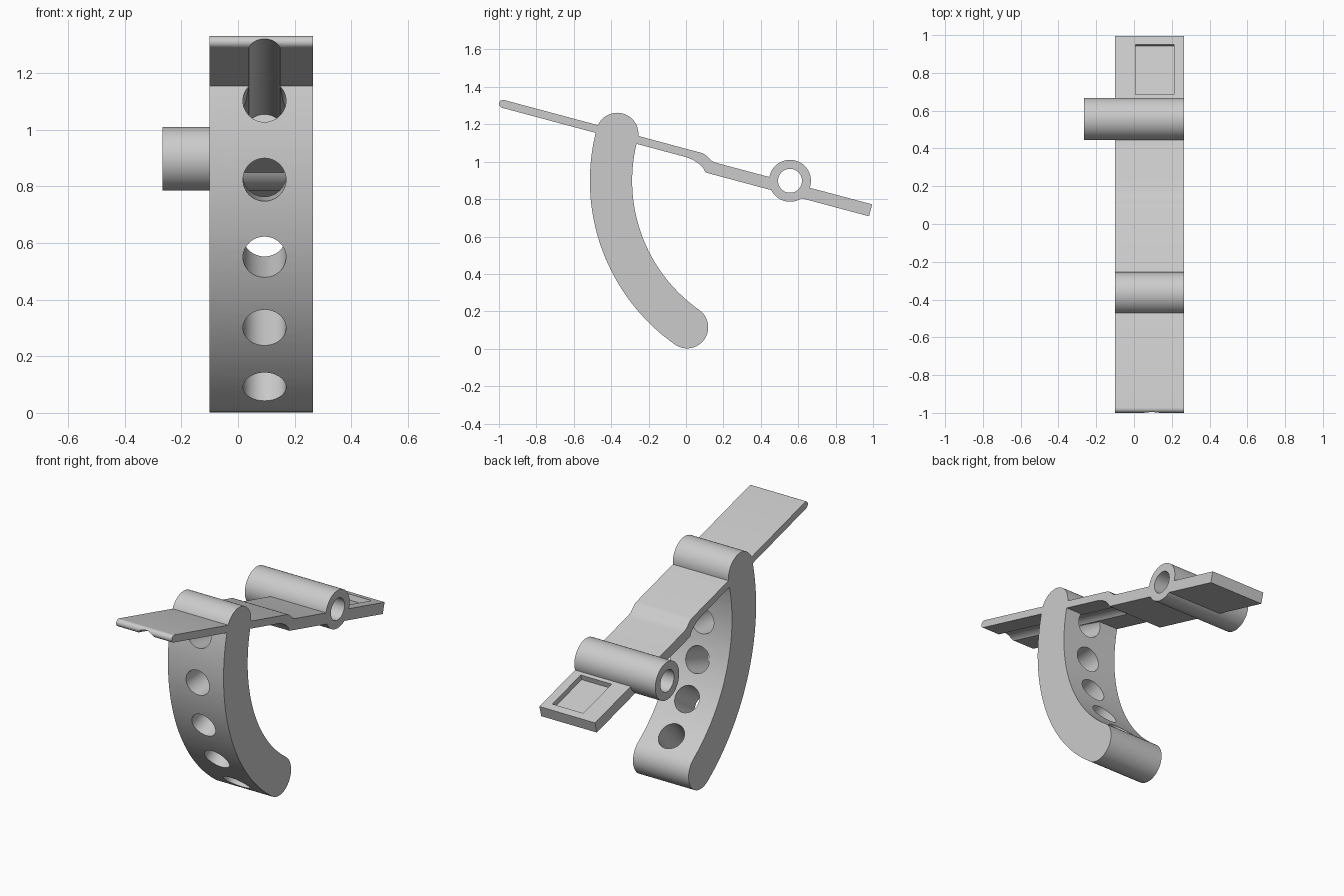
import bpy, bmesh
from math import sin, cos, radians, pi
from mathutils import Vector, Matrix

if "Cube" in bpy.data.objects:
    bpy.data.objects.remove(bpy.data.objects["Cube"])

HINGE_Y, HINGE_Z = 0.556, 0.898      # pivot, also the centre of the curved leg
TILT = radians(15)
LEFT, RIGHT = 0.265, -0.10           # body width limits
HOLE_X = 0.0935
ARC_R, HALF = 0.957, 0.113           # leg centreline radius and half thickness

grey = bpy.data.materials.new("plain_grey")
grey.use_nodes = True
grey.diffuse_color = (0.6, 0.6, 0.6, 1)
grey.node_tree.nodes["Principled BSDF"].inputs["Base Color"].default_value = (0.6, 0.6, 0.6, 1)


def plate_point(u, w):
    """Point along (u) and across (w) the tilted plate, from the pivot."""
    return (HINGE_Y + u * cos(TILT) + w * sin(TILT),
            HINGE_Z - u * sin(TILT) + w * cos(TILT))


def arc(cy, cz, r, start, end, n):
    """Points on an arc, angles in radians."""
    steps = [start + (end - start) * i / n for i in range(n + 1)]
    return [(cy + r * cos(a), cz + r * sin(a)) for a in steps]


def extrude(name, profile, x0, x1):
    """Extrude a side profile across x."""
    bm = bmesh.new()
    face = bm.faces.new([bm.verts.new((x0, y, z)) for y, z in profile])
    new = bmesh.ops.extrude_face_region(bm, geom=[face])["geom"]
    verts = [v for v in new if isinstance(v, bmesh.types.BMVert)]
    bmesh.ops.translate(bm, verts=verts, vec=(x1 - x0, 0, 0))
    bmesh.ops.recalc_face_normals(bm, faces=bm.faces)
    return finish(name, bm)


def rod(name, centre, radius, length, angle):
    """Cylinder whose axis rises toward the front by the given angle."""
    bm = bmesh.new()
    place = Matrix.Translation(Vector(centre)) @ Matrix.Rotation(pi / 2 - angle, 4, "X")
    bmesh.ops.create_cone(bm, cap_ends=True, segments=48, radius1=radius,
                          radius2=radius, depth=length, matrix=place)
    return finish(name, bm)


def finish(name, bm):
    mesh = bpy.data.meshes.new(name)
    bm.to_mesh(mesh)
    bm.free()
    mesh.materials.append(grey)
    obj = bpy.data.objects.new(name, mesh)
    bpy.context.collection.objects.link(obj)
    return obj


def activate(obj):
    bpy.ops.object.select_all(action="DESELECT")
    obj.select_set(True)
    bpy.context.view_layer.objects.active = obj


def cut(target, cutters):
    activate(target)
    for cutter in cutters:
        mod = target.modifiers.new("cut", "BOOLEAN")
        mod.operation = "DIFFERENCE"
        mod.solver = "EXACT"
        mod.object = cutter
        bpy.ops.object.modifier_apply(modifier=mod.name)


# Tilted plate: rounded front tip, cranked step, thicker tail
tip = [(-1.588 - 0.0215 * sin(a), 0.0215 * cos(a)) for a in [pi * i / 10 for i in range(11)]]
step_under = [(-0.57, -0.0215), (-0.53, -0.026), (-0.49, -0.039), (-0.465, -0.055), (-0.448, -0.074)]
tail = [(0.457, -0.074), (0.457, -0.008)]
step_over = [(-0.40, -0.0095), (-0.43, -0.006), (-0.462, 0.012), (-0.478, 0.019), (-0.495, 0.0215)]
plate = extrude("tilted_plate",
                [plate_point(u, w) for u, w in tip + step_under + tail + step_over], RIGHT, LEFT)

# Curved leg with rounded ends
top_a, low_a = pi - radians(15.2), pi + radians(54.9)


def leg_end(a):
    return HINGE_Y + ARC_R * cos(a), HINGE_Z + ARC_R * sin(a)


outer = arc(HINGE_Y, HINGE_Z, ARC_R + HALF, top_a, low_a, 32)
inner = arc(HINGE_Y, HINGE_Z, ARC_R - HALF, low_a, top_a, 32)
low_cap = arc(*leg_end(low_a), HALF, low_a, low_a + pi, 24)[1:-1]
top_cap = arc(*leg_end(top_a), HALF, top_a - pi, top_a, 24)[1:-1]
leg = extrude("curved_leg", outer + low_cap + inner + top_cap, RIGHT, LEFT)

# Hinge tube, longer than the plate on its right side
tube = extrude("hinge_tube", arc(HINGE_Y, HINGE_Z, 0.112, 0, 2 * pi, 64)[:-1], -0.266, LEFT)

# Cutters: bore, lightening holes, underside groove and tail pocket
bore = extrude("bore_cutter", arc(HINGE_Y, HINGE_Z, 0.064, 0, 2 * pi, 48)[:-1], -0.4, 0.4)
holes = []
for i in range(5):
    a = radians(11 - 15 * i)
    centre = (HOLE_X, HINGE_Y - ARC_R * cos(a), HINGE_Z + ARC_R * sin(a))
    holes.append(rod("hole_cutter", centre, 0.076, 0.4, a))
groove = rod("groove_cutter", (HOLE_X, *plate_point(-1.18, -0.0615)), 0.068, 1.2, TILT)
pocket = extrude("pocket_cutter", [plate_point(u, w) for u, w in
                                   ((0.136, -0.04), (0.411, -0.04), (0.411, 0.05), (0.136, 0.05))],
                 0.008, 0.211)

cut(plate, [bore, groove, pocket])
cut(leg, holes + [groove])
cut(tube, [bore])
for helper in holes + [bore, groove, pocket]:
    bpy.data.objects.remove(helper)

# Smooth the round surfaces, keep edges sharp
for part in (plate, leg, tube):
    activate(part)
    bpy.ops.object.shade_smooth_by_angle(angle=radians(25))
